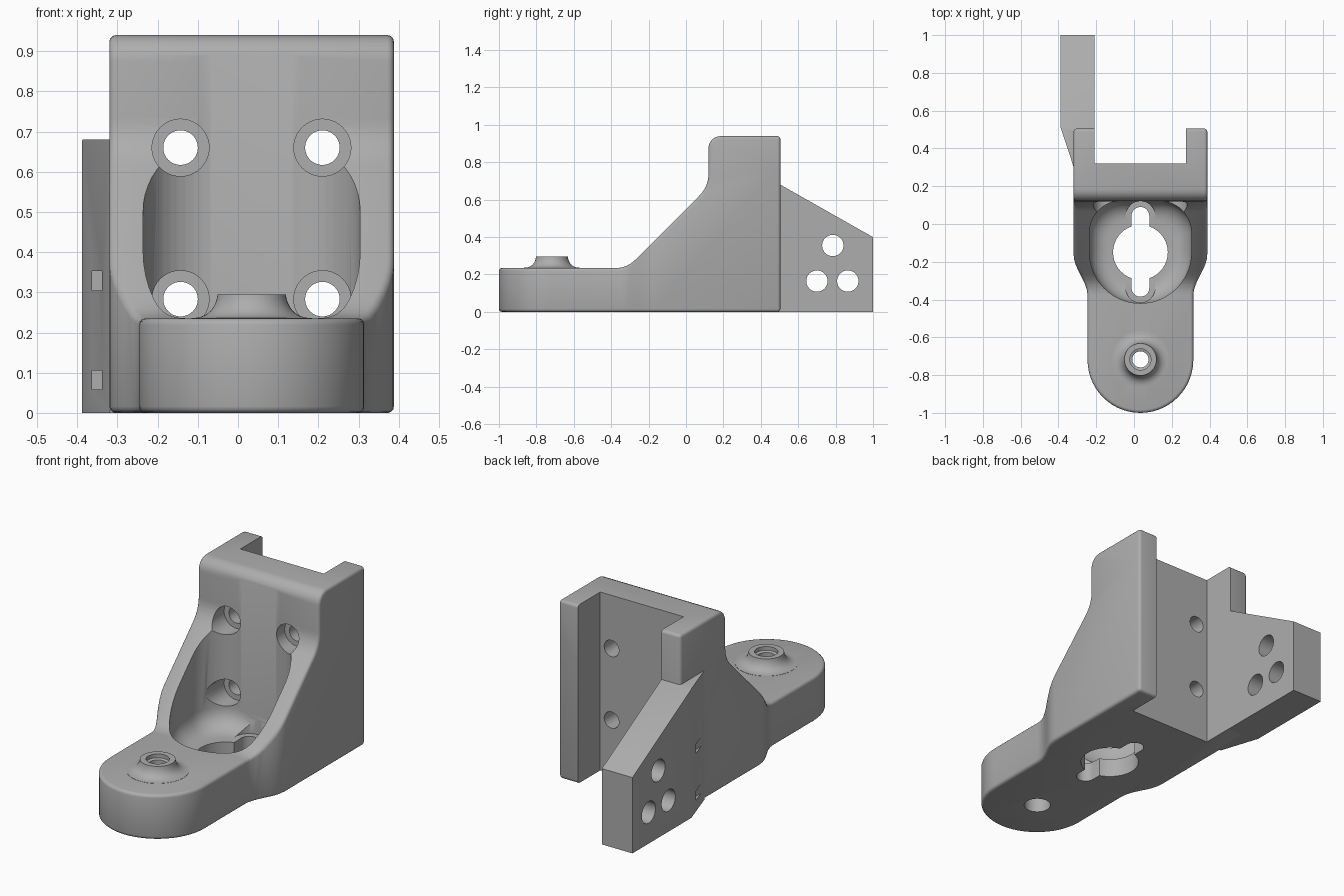
import bpy, bmesh, math
from mathutils import Matrix, Vector

cube = bpy.data.objects.get("Cube")
if cube:
    bpy.data.objects.remove(cube, do_unlink=True)

CX = 0.034  # symmetry line of the body

grey = bpy.data.materials.new("plain_grey")
grey.use_nodes = True
grey.diffuse_color = (0.42, 0.42, 0.42, 1)
grey.node_tree.nodes["Principled BSDF"].inputs["Base Color"].default_value = grey.diffuse_color


def make(name, bm):
    bmesh.ops.recalc_face_normals(bm, faces=bm.faces)
    mesh = bpy.data.meshes.new(name)
    bm.to_mesh(mesh)
    bm.free()
    mesh.materials.append(grey)
    ob = bpy.data.objects.new(name, mesh)
    bpy.context.collection.objects.link(ob)
    return ob


def prism(name, pts, lo, hi, axis="z"):
    """Extrude a closed profile: (x, y) along z, or (y, z) along x."""
    place = (lambda p: (p[0], p[1], lo)) if axis == "z" else (lambda p: (lo, p[0], p[1]))
    bm = bmesh.new()
    face = bm.faces.new([bm.verts.new(place(p)) for p in pts])
    ext = bmesh.ops.extrude_face_region(bm, geom=[face])
    move = Vector((0, 0, hi - lo)) if axis == "z" else Vector((hi - lo, 0, 0))
    bmesh.ops.translate(bm, vec=move, verts=[v for v in ext["geom"] if isinstance(v, bmesh.types.BMVert)])
    return make(name, bm)


def box(name, x0, x1, y0, y1, z0, z1):
    return prism(name, [(x0, y0), (x1, y0), (x1, y1), (x0, y1)], z0, z1)


def rod(name, r, start, end):
    a, b = Vector(start), Vector(end)
    d = b - a
    bm = bmesh.new()
    rot = d.to_track_quat("Z", "Y").to_matrix().to_4x4()
    bmesh.ops.create_cone(bm, cap_ends=True, segments=40, radius1=r, radius2=r, depth=d.length,
                          matrix=Matrix.Translation((a + b) / 2) @ rot)
    return make(name, bm)


def apply(ob, kind, **settings):
    mod = ob.modifiers.new(kind.lower(), kind)
    for key, value in settings.items():
        setattr(mod, key, value)
    bpy.context.view_layer.objects.active = ob
    bpy.ops.object.modifier_apply(modifier=mod.name)


def combine(ob, tool, op="DIFFERENCE"):
    apply(ob, "BOOLEAN", operation=op, solver="EXACT", object=tool)
    bpy.data.objects.remove(tool, do_unlink=True)


def arc(cx, cy, r, a0, a1, n):
    angles = [math.radians(a0 + (a1 - a0) * i / n) for i in range(n + 1)]
    return [(cx + r * math.cos(a), cy + r * math.sin(a)) for a in angles]


def smooth(ob, angle=35):
    bpy.ops.object.select_all(action="DESELECT")
    ob.select_set(True)
    bpy.context.view_layer.objects.active = ob
    bpy.ops.object.shade_smooth_by_angle(angle=math.radians(angle))


def bend(p0, p1, p2, n=6):
    """Curved corner between two straight runs."""
    return [tuple((1 - t) ** 2 * a + 2 * t * (1 - t) * b + t * t * c for a, b, c in zip(p0, p1, p2))
            for t in [i / n for i in range(n + 1)]]


# Body: rounded side profile crossed with the waisted plan outline
side = [(-1.1, 0), (0.505, 0), (0.505, 0.94)]
side += arc(0.185, 0.875, 0.065, 90, 180, 6)
side += bend((0.12, 0.735), (0.12, 0.67), (0.07, 0.62))
side += bend((-0.27, 0.28), (-0.315, 0.235), (-0.37, 0.235))
side += [(-1.1, 0.235)]
body = prism("bracket_body", side, -0.5, 0.6, "x")

waist = []
for i in range(9):
    t = i / 8
    waist.append((0.28 + 0.074 * (1 - math.cos(math.pi * t)) / 2, -0.38 + 0.22 * t))
right = waist + [(0.354, 0.505)]
plan = arc(0, -0.72, 0.28, 180, 360, 28) + right + [(-x, y) for x, y in reversed(right)]
combine(body, prism("plan_cutter", [(CX + x, y) for x, y in plan], -0.0, 1.2), "INTERSECT")
apply(body, "BEVEL", width=0.016, segments=3, limit_method="ANGLE",
      angle_limit=math.radians(40), use_clamp_overlap=False)

# Rear channel
combine(body, box("channel", -0.21, 0.276, 0.32, 0.7, -0.1, 1.1))

# Deep pocket with a rounded floor
FLOOR = 0.1
R = 0.27
loop = arc(CX, -0.15, R, 180, 360, 28)
loop += arc(CX + R - 0.17, 0.123 - 0.17, 0.17, 0, 90, 12)
loop += arc(CX - R + 0.17, 0.123 - 0.17, 0.17, 90, 180, 12)
bm = bmesh.new()
rings = []
layers = [(0.1 * (1 - math.sin(a)), FLOOR + 0.1 * (1 - math.cos(a)))
          for a in [math.radians(15 * k) for k in range(7)]] + [(0, 1.0)]
for inset, z in layers:
    k = 1 - inset / R
    rings.append([bm.verts.new((CX + (x - CX) * k, -0.15 + (y + 0.15) * k, z)) for x, y in loop])
for low, high in zip(rings, rings[1:]):
    for i in range(len(low)):
        j = (i + 1) % len(low)
        bm.faces.new((low[i], low[j], high[j], high[i]))
bm.faces.new(rings[0])
bm.faces.new(rings[-1])
pocket = make("pocket", bm)
# keep the pocket below the upper front face
combine(body, pocket)

# Keyhole opening in the floor
combine(body, rod("centre_hole", 0.145, (CX, -0.15, -0.1), (CX, -0.15, 0.3)))
slot = arc(CX, 0.043, 0.047, 0, 180, 16) + arc(CX, -0.338, 0.047, 180, 360, 16)
combine(body, prism("key_slot", slot, -0.1, 0.22))
for y in (0.043, -0.338):
    combine(body, rod("key_recess", 0.078, (CX, y, FLOOR + 0.002), (CX, y, 0.3)))

# Four counterbored mounting holes
for x in (-0.143, 0.21):
    for z in (0.283, 0.66):
        combine(body, rod("bolt_hole", 0.043, (x, 0, z), (x, 0.5, z)))
        combine(body, rod("counterbore", 0.071, (x, -0.1, z), (x, 0.19, z)))

# Front hole, wider underneath
BY = -0.717
combine(body, rod("front_hole", 0.043, (CX, BY, -0.1), (CX, BY, 0.5)))
combine(body, rod("under_recess", 0.066, (CX, BY, -0.1), (CX, BY, 0.13)))
smooth(body)

# Flared boss around the front hole
ring = [(0.043, 0.2), (0.043, 0.27), (0.056, 0.275), (0.056, 0.295), (0.085, 0.295)]
ring += bend((0.087, 0.283), (0.1, 0.236), (0.15, 0.236), 8) + [(0.15, 0.2)]
bm = bmesh.new()
verts = [bm.verts.new((CX + r, BY, z)) for r, z in ring]
edges = [bm.edges.new((verts[i], verts[(i + 1) % len(verts)])) for i in range(len(verts))]
bmesh.ops.spin(bm, geom=verts + edges, cent=(CX, BY, 0), axis=(0, 0, 1),
               angle=math.tau, steps=48, use_merge=True)
bmesh.ops.remove_doubles(bm, verts=bm.verts, dist=0.0001)
smooth(make("front_boss", bm))

# Side arm behind the body, with a sloped top
arm_plan = [(-0.21, 0.49), (-0.21, 1.0), (-0.388, 1.0), (-0.388, 0.51), (-0.319, 0.3),
            (-0.3, 0.3), (-0.3, 0.49)]
arm = prism("side_arm", arm_plan, 0, 0.68)
combine(arm, prism("slope", [(0.505, 0.68), (1.1, 0.343), (1.1, 0.9), (0.505, 0.9)], -0.5, 0, "x"))
for y, z in ((0.785, 0.355), (0.7, 0.165), (0.865, 0.165)):
    combine(arm, rod("arm_hole", 0.057, (-0.5, y, z), (0, y, z)))
for z in (0.058, 0.305):
    combine(arm, box("small_slot", -0.363, -0.338, 0.25, 0.46, z, z + 0.048))
smooth(arm)
